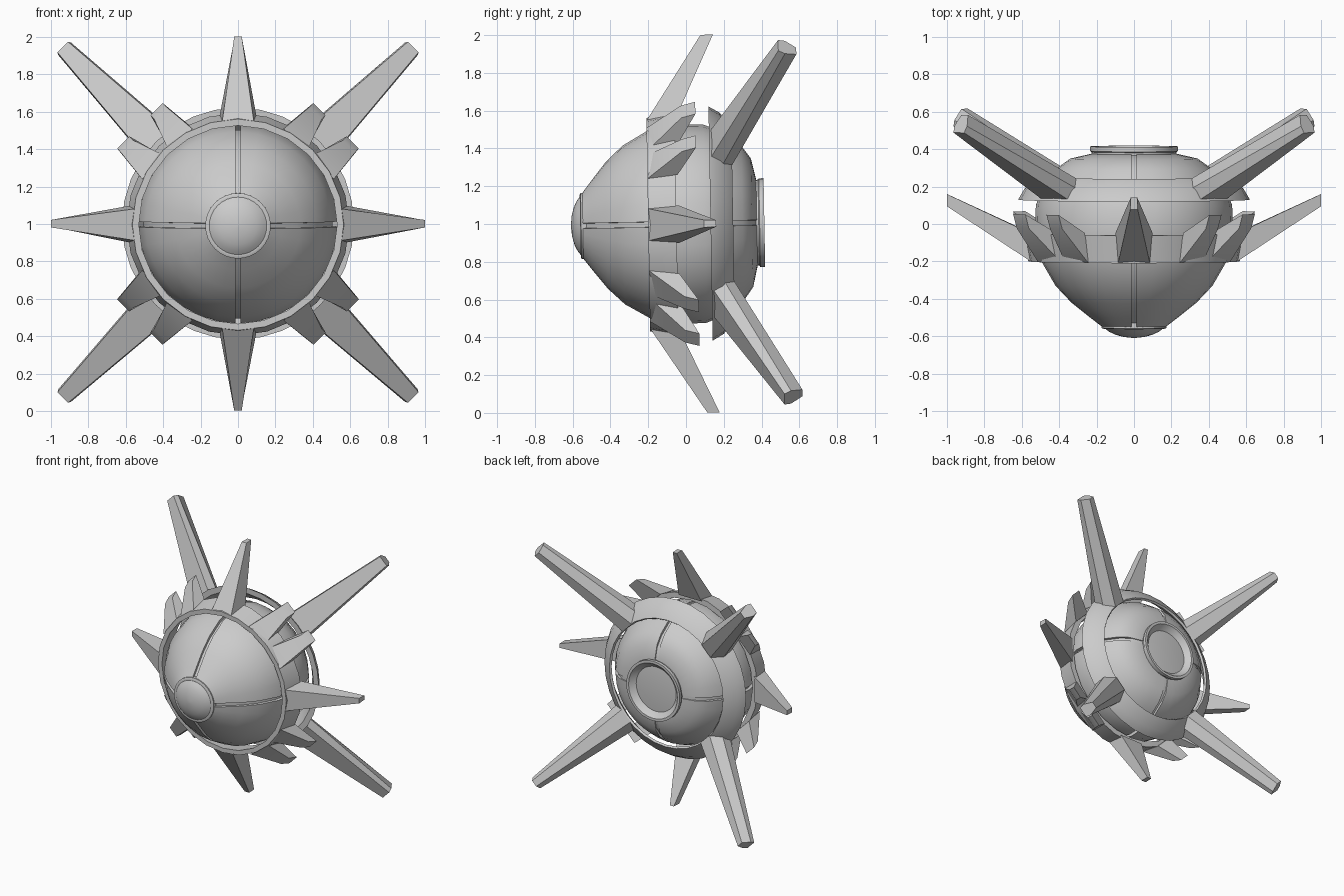
import bpy, bmesh, math
from mathutils import Matrix

if "Cube" in bpy.data.objects:
    bpy.data.objects.remove(bpy.data.objects["Cube"])

metal = bpy.data.materials.new("plain_grey")
metal.diffuse_color = (0.6, 0.6, 0.6, 1)
metal.use_nodes = True
metal.node_tree.nodes["Principled BSDF"].inputs["Base Color"].default_value = metal.diffuse_color
# whole assembly leans one degree and its axis sits at z = 1
PLACE = Matrix.Translation((0, 0, 1)) @ Matrix.Rotation(0.018, 4, 'X')


def polar(r, t, ang, y):
    """Point at radius r along direction ang, moved t sideways."""
    c, s = math.cos(ang), math.sin(ang)
    return (r * c - t * s, y, r * s + t * c)


def finish(name, bm, angle=32):
    bmesh.ops.remove_doubles(bm, verts=bm.verts, dist=1e-5)
    bmesh.ops.recalc_face_normals(bm, faces=bm.faces)
    bm.transform(PLACE)
    mesh = bpy.data.meshes.new(name)
    bm.to_mesh(mesh)
    bm.free()
    mesh.materials.append(metal)
    obj = bpy.data.objects.new(name, mesh)
    bpy.context.collection.objects.link(obj)
    bpy.ops.object.select_all(action='DESELECT')
    obj.select_set(True)
    bpy.context.view_layer.objects.active = obj
    bpy.ops.object.shade_smooth_by_angle(angle=math.radians(angle))
    return obj


def skin(bm, rows, caps):
    """Join closed rows of points with quads, optionally capping the ends."""
    vs = [[bm.verts.new(p) for p in row] for row in rows]
    n = len(vs[0])
    for a, b in zip(vs, vs[1:]):
        for i in range(n):
            j = (i + 1) % n
            bm.faces.new((a[i], a[j], b[j], b[i]))
    if caps:
        bm.faces.new(vs[0])
        bm.faces.new(vs[-1])


def revolve(name, profile, n=24, closed=False, angle=32):
    """Turn a (y, r) profile about the y axis."""
    bm = bmesh.new()
    if closed:
        profile = profile + profile[:1]
    rows = [[polar(r, 0, math.tau * i / n, y) for i in range(n)] for y, r in profile]
    skin(bm, rows, not closed)
    finish(name, bm, angle)


def radial_set(name, sections, angles, mirror=False):
    """Loft (r, t, y) sections into an arm, repeated at every angle."""
    bm = bmesh.new()
    for a in angles:
        for side in ((1, -1) if mirror else (1,)):
            skin(bm, [[polar(r, t * side, math.radians(a), y) for r, t, y in s]
                      for s in sections], True)
    finish(name, bm)


# body: round shell split into four petals by narrow grooves
body = [(-.55, .17), (-.5, .235), (-.42, .335), (-.33, .42), (-.2, .495), (-.05, .53),
        (.1, .525), (.2, .485), (.3, .41), (.35, .34), (.375, .23)]
rows = []
for y, r in body:
    d, row = math.asin(.014 / r), []
    for q in range(4):
        a = q * math.pi / 2
        row += [polar(r - .025, 0, a - d, y), polar(r - .025, 0, a + d, y)]
        row += [polar(r, 0, a + d + (math.pi / 2 - 2 * d) * i / 8, y) for i in range(9)]
    rows.append(row)
bm = bmesh.new()
skin(bm, rows, True)
finish("body_shell", bm)

# front cap and dome
revolve("front_cap", [(-.52, .175), (-.555, .175), (-.56, .165), (-.56, .155)], 32)
revolve("front_dome", [(-.555, .16), (-.575, .135), (-.592, .1), (-.604, .055), (-.609, .01)], 32)

# rear collar with a hollow dish
revolve("rear_collar", [(.35, .225), (.385, .228), (.39, .235), (.415, .235), (.415, .215),
                        (.385, .19), (.35, .14), (.325, .08), (.315, .01)], 32)

# front crown ring
revolve("crown_ring", [(-.2, .53), (-.2, .565), (-.05, .595), (-.05, .55)], 24, True)

# four long crown spikes
radial_set("crown_spikes", [
    [(.55, -.085, -.2), (.55, .085, -.2), (.57, .1, -.04), (.57, -.1, -.04)],
    [(1, -.02, .095), (1, .02, .095), (1, .017, .16), (1, -.017, .16)]],
    (0, 90, 180, 270))

# paired short claws between the spikes
radial_set("crown_claws", [
    [(.535, .015, -.2), (.535, .19, -.2), (.56, .19, -.04), (.56, .03, -.04)],
    [(.715, .08, -.015), (.715, .172, -.015), (.742, .172, .06), (.742, .08, .06)]],
    (45, 135, 225, 315), mirror=True)

# sloping rear ring
revolve("rear_ring", [(.13, .62), (.19, .585), (.25, .5), (.235, .49), (.13, .575)], 32, True)

# four long swept-back arms with a chamfered rear side
radial_set("rear_arms", [
    [(.6, -.1, .14), (.6, .1, .14), (.55, .11, .2), (.49, .055, .25),
     (.49, -.055, .25), (.55, -.11, .2)],
    [(1.325, -.04, .505), (1.325, .04, .505), (1.31, .048, .54), (1.28, .025, .6),
     (1.28, -.025, .6), (1.31, -.048, .54)]],
    (45, 135, 225, 315))
